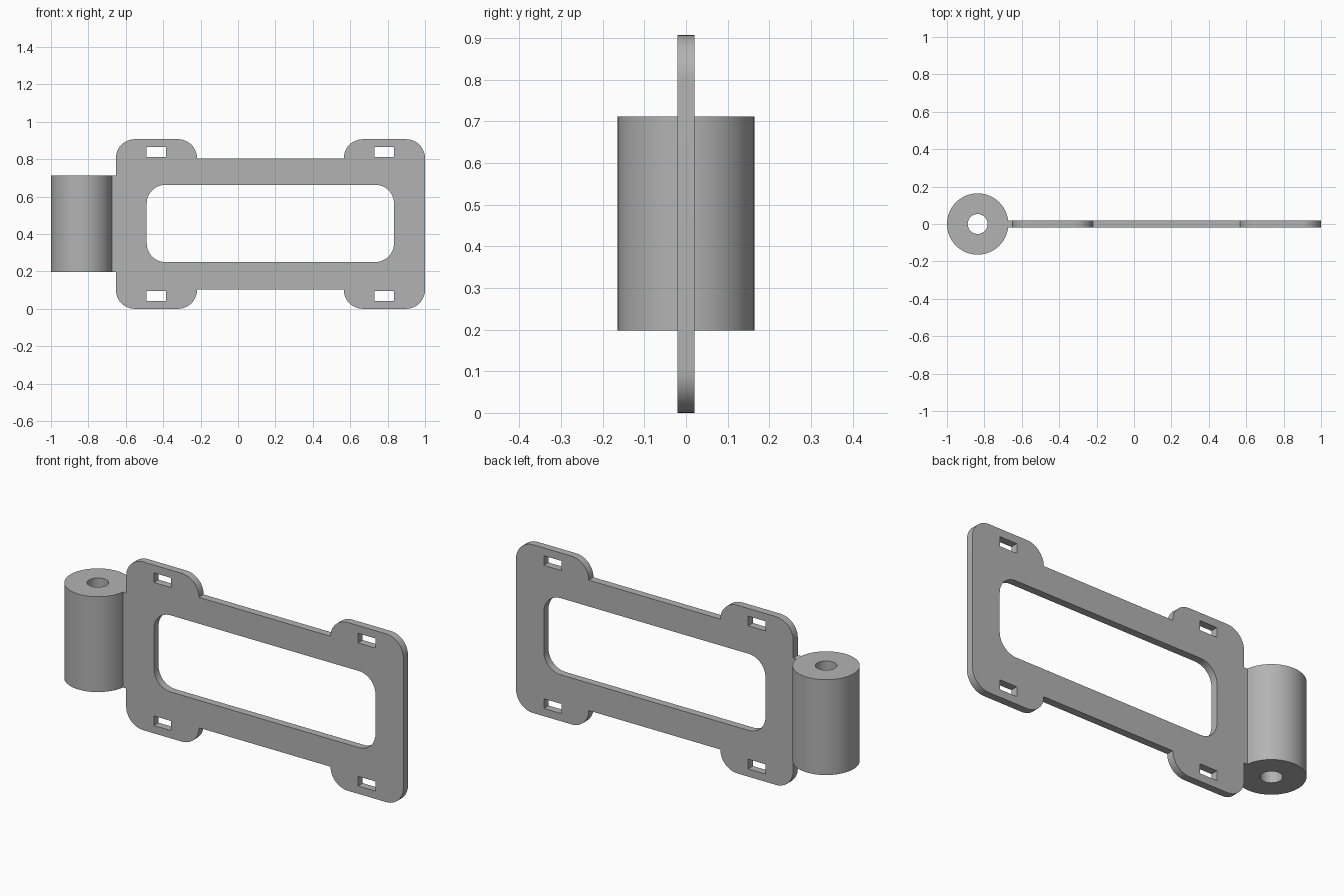
import bpy, bmesh
from math import cos, sin, pi, radians
from mathutils import Matrix

cube = bpy.data.objects.get("Cube")
if cube:
    bpy.data.objects.remove(cube, do_unlink=True)

GREY = (0.45, 0.45, 0.45, 1.0)
grey = bpy.data.materials.new("plain grey")
grey.use_nodes = True
grey.diffuse_color = GREY
grey.node_tree.nodes["Principled BSDF"].inputs["Base Color"].default_value = GREY


def arc(cx, cy, r, start, end, steps=12):
    """Points along an arc, angles in degrees."""
    angles = [radians(start + (end - start) * i / steps) for i in range(steps + 1)]
    return [(cx + r * cos(a), cy + r * sin(a)) for a in angles]


def circle(cx, cy, r, steps=64):
    return arc(cx, cy, r, 0, 360, steps)[:-1]


def rounded_rect(x0, x1, z0, z1, r):
    return (arc(x1 - r, z1 - r, r, 0, 90) + arc(x0 + r, z1 - r, r, 90, 180)
            + arc(x0 + r, z0 + r, r, 180, 270) + arc(x1 - r, z0 + r, r, 270, 360))


def extrude_loops(name, loops, half_depth, matrix):
    """Extrude an outline with holes into a smooth-sided solid."""
    curve = bpy.data.curves.new(name + " profile", 'CURVE')
    curve.dimensions = '2D'
    curve.fill_mode = 'BOTH'
    curve.extrude = half_depth
    for loop in loops:
        spline = curve.splines.new('POLY')
        spline.points.add(len(loop) - 1)
        for point, (x, y) in zip(spline.points, loop):
            point.co = (x, y, 0, 1)
        spline.use_cyclic_u = True
    source = bpy.data.objects.new(name + " profile", curve)
    bpy.context.collection.objects.link(source)
    bpy.context.view_layer.update()
    evaluated = source.evaluated_get(bpy.context.evaluated_depsgraph_get())
    mesh = bpy.data.meshes.new_from_object(evaluated)
    bpy.data.objects.remove(source, do_unlink=True)

    bm = bmesh.new()
    bm.from_mesh(mesh)
    bmesh.ops.remove_doubles(bm, verts=bm.verts, dist=0.0001)
    bm.transform(matrix)
    bmesh.ops.recalc_face_normals(bm, faces=bm.faces)
    bm.to_mesh(mesh)
    bm.free()
    mesh.name = name
    mesh.materials.clear()
    mesh.materials.append(grey)
    obj = bpy.data.objects.new(name, mesh)
    bpy.context.collection.objects.link(obj)
    bpy.ops.object.select_all(action='DESELECT')
    obj.select_set(True)
    bpy.context.view_layer.objects.active = obj
    bpy.ops.object.shade_smooth_by_angle(angle=radians(30))
    return obj


# Main dimensions
LEFT, RIGHT, TOP = -0.653, 1.0, 0.907
EAR_W, EAR_R = 0.434, 0.102
BARREL_X, BARREL_R, BARREL_Z0, BARREL_Z1 = -0.836, 0.164, 0.198, 0.712
HALF = 0.02


# Upper edge of the plate, with an ear at each end
def ear(x0):
    x1, z = x0 + EAR_W, TOP - EAR_R
    return arc(x0 + EAR_R, z, EAR_R, 180, 90) + arc(x1 - EAR_R, z, EAR_R, 90, 0)


upper = ear(LEFT) + ear(RIGHT - EAR_W)
lower = [(x, TOP - z) for x, z in reversed(upper)]

# Short web joining the plate to the barrel
web_x = BARREL_X + BARREL_R - 0.002
web = [(LEFT, BARREL_Z0), (web_x, BARREL_Z0), (web_x, BARREL_Z1), (LEFT, BARREL_Z1)]

# Window and four strap slots
loops = [upper + lower + web, rounded_rect(-0.488, 0.834, 0.25, 0.663, 0.1)]
for x in (-0.488, 0.73):
    for z in (0.042, TOP - 0.042 - 0.052):
        loops.append([(x, z), (x + 0.103, z), (x + 0.103, z + 0.052), (x, z + 0.052)])

extrude_loops("frame_plate", loops, HALF, Matrix.Rotation(pi / 2, 4, 'X'))

# Upright barrel with a pin hole
extrude_loops("hinge_barrel",
              [circle(BARREL_X, 0, BARREL_R), circle(BARREL_X, 0, 0.053)],
              (BARREL_Z1 - BARREL_Z0) / 2,
              Matrix.Translation((0, 0, (BARREL_Z0 + BARREL_Z1) / 2)))
